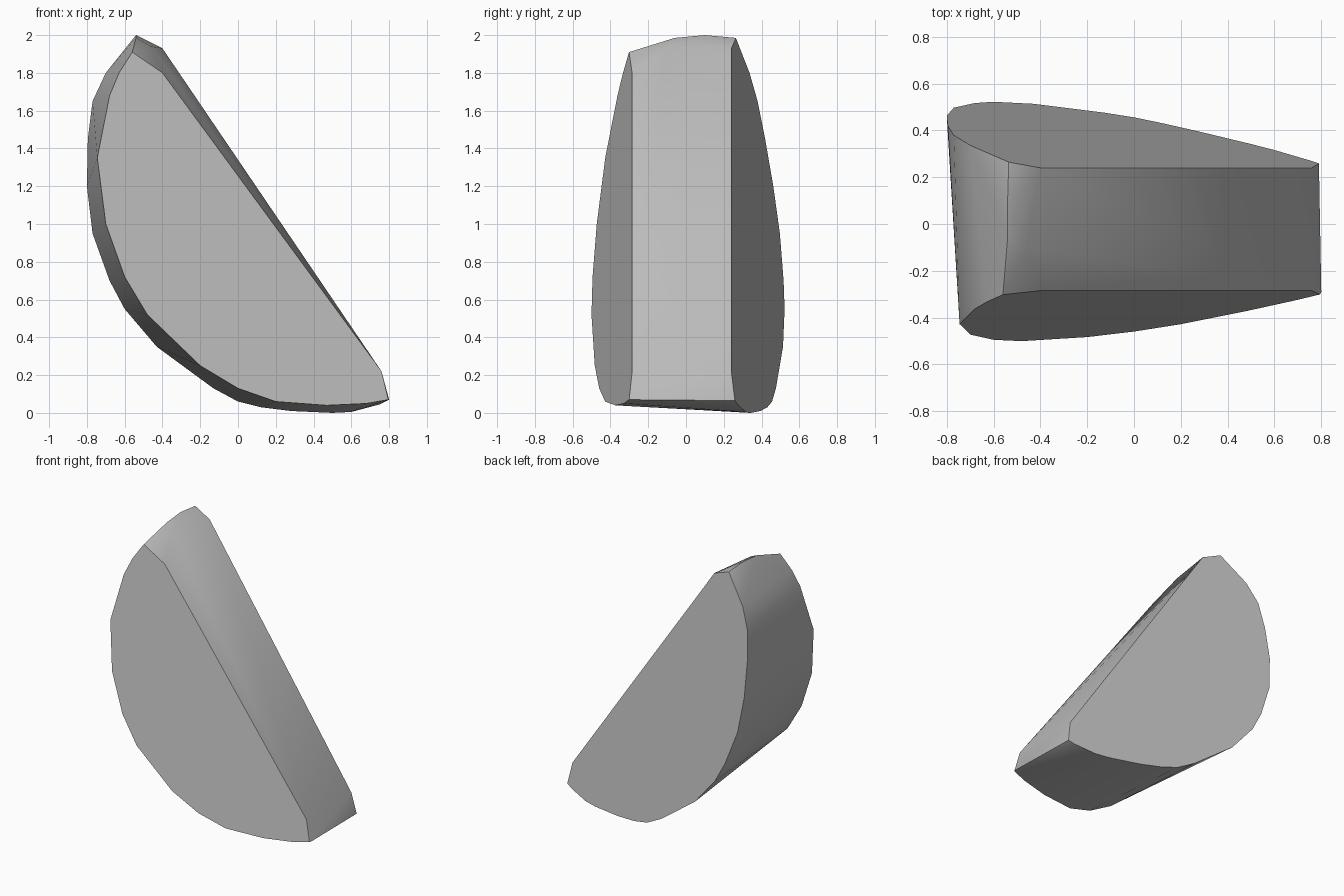
import bpy, bmesh

if "Cube" in bpy.data.objects:
    bpy.data.objects.remove(bpy.data.objects["Cube"])

# Outlines of the two flat sides (x, z); each starts at the upper end of the straight cut
FRONT = [(-0.40, 1.80), (-0.56, 1.91), (-0.63, 1.80), (-0.68, 1.68), (-0.745, 1.35),
         (-0.70, 1.00), (-0.60, 0.72), (-0.48, 0.52), (-0.20, 0.25), (0.0, 0.13),
         (0.20, 0.06), (0.47, 0.04), (0.68, 0.05), (0.795, 0.07), (0.76, 0.22)]
BACK = [(-0.40, 1.93), (-0.535, 1.985), (-0.70, 1.80), (-0.77, 1.65), (-0.795, 1.45),
        (-0.80, 1.20), (-0.77, 0.95), (-0.68, 0.70), (-0.60, 0.55), (-0.43, 0.35),
        (-0.13, 0.13), (0.0, 0.06), (0.12, 0.03), (0.28, 0.01), (0.50, 0.0),
        (0.60, 0.005), (0.75, 0.045), (0.79, 0.065), (0.76, 0.22)]


def tilted_side(outline, sign, base, slope):
    """Place an outline on a plane that leans outward away from the cut."""
    (x0, z0), (x1, z1) = outline[0], outline[-1]
    dx, dz = x1 - x0, z1 - z0
    length = (dx * dx + dz * dz) ** 0.5
    points = []
    for x, z in outline:
        dist = ((x - x0) * dz - (z - z0) * dx) / length
        points.append((x, sign * (base + slope * dist), z))
    return points


points = tilted_side(FRONT, -1, 0.285, 0.262) + tilted_side(BACK, 1, 0.24, 0.30)
# Rounded crown at the upper end, and the blunt lower tip
points += [(-0.54, 0.10, 2.0), (-0.54, -0.06, 1.985), (-0.46, -0.10, 1.94),
           (0.80, -0.29, 0.07)]

# Solid wedge wrapped around both sides
bm = bmesh.new()
for p in points:
    bm.verts.new(p)
result = bmesh.ops.convex_hull(bm, input=bm.verts)
loose = [v for v in bm.verts if not v.link_faces]
bmesh.ops.delete(bm, geom=loose, context='VERTS')
bmesh.ops.recalc_face_normals(bm, faces=bm.faces)
mesh = bpy.data.meshes.new("half_round_wedge")
bm.to_mesh(mesh)
bm.free()

wedge = bpy.data.objects.new("half_round_wedge", mesh)
bpy.context.collection.objects.link(wedge)
grey = bpy.data.materials.new("plain_grey")
grey.diffuse_color = (0.5, 0.5, 0.5, 1)
grey.use_nodes = True
grey.node_tree.nodes["Principled BSDF"].inputs["Base Color"].default_value = grey.diffuse_color
mesh.materials.append(grey)

# Soft shading around the curved rim, crisp side edges
bpy.context.view_layer.objects.active = wedge
wedge.select_set(True)
bpy.ops.object.shade_smooth_by_angle(angle=0.52)
